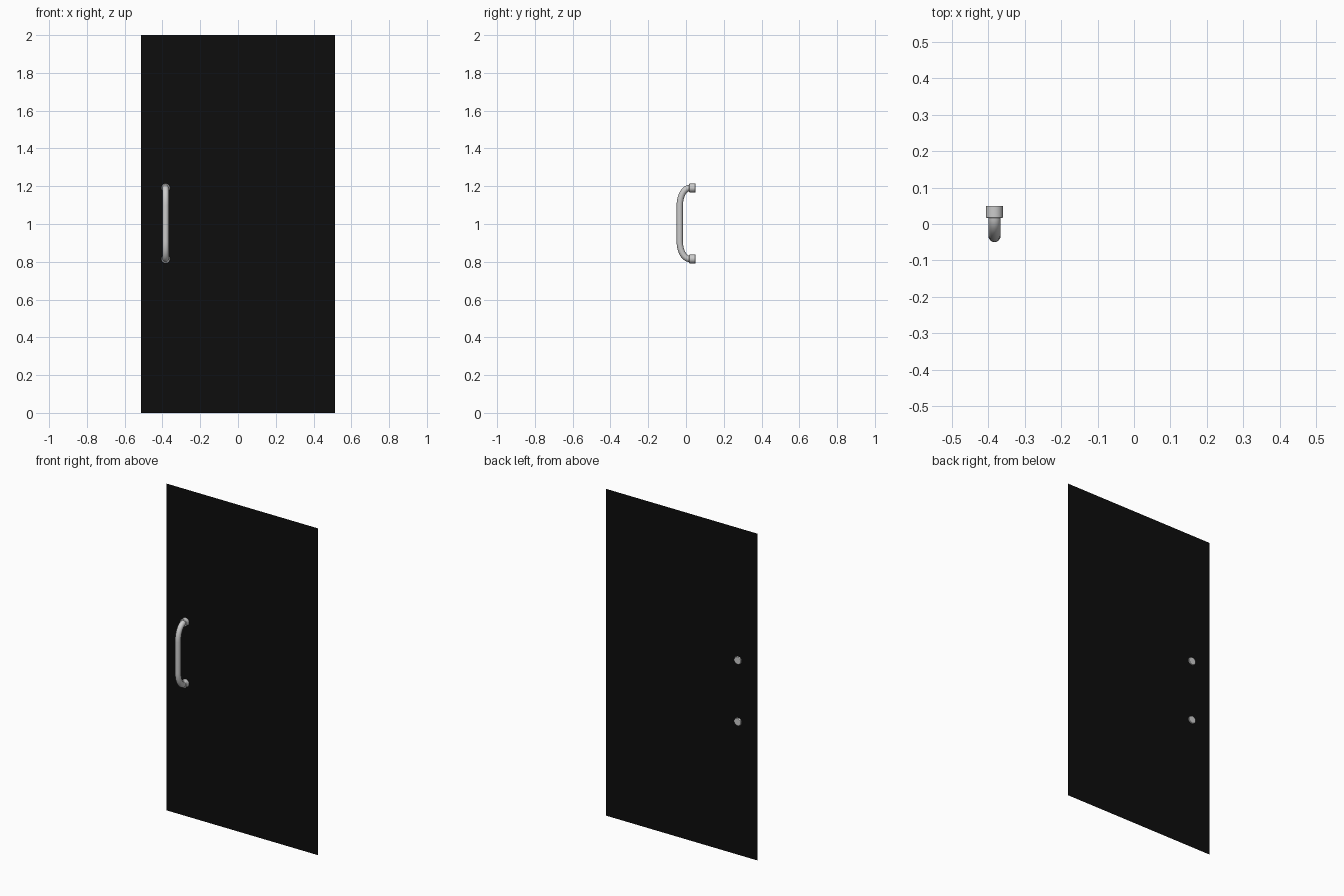
import bpy
import math

if "Cube" in bpy.data.objects:
    bpy.data.objects.remove(bpy.data.objects["Cube"])

HANDLE_X, MID_Z = -0.383, 1.003
PANEL_Y = 0.042

# door panel: a single upright sheet
bpy.ops.mesh.primitive_plane_add(size=1, location=(0, PANEL_Y, 1), rotation=(math.pi / 2, 0, 0))
panel = bpy.context.object
panel.name = "door_panel"
panel.scale = (1.026, 2, 1)
black = bpy.data.materials.new("black_panel")
black.diffuse_color = (0.004, 0.004, 0.004, 1)
black.use_nodes = True
black.node_tree.nodes["Principled BSDF"].inputs["Base Color"].default_value = black.diffuse_color
panel.data.materials.append(black)

# handle bar: straight grip with elliptical bends running back to the mounts
grip_y, mount_y, reach, straight = -0.033, 0.02, 0.188, 0.095
bend = []
for i in range(11):
    a = i / 10 * math.pi / 2
    bend.append((mount_y - (mount_y - grip_y) * math.cos(a),
                 straight + (reach - straight) * math.sin(a)))
bend.append((PANEL_Y, reach))
path = [(y, -z) for y, z in reversed(bend)] + bend

curve = bpy.data.curves.new("handle_bar", 'CURVE')
curve.dimensions = '3D'
curve.bevel_depth = 0.0168
curve.bevel_resolution = 6
curve.use_fill_caps = True
spline = curve.splines.new('POLY')
spline.points.add(len(path) - 1)
for point, (y, z) in zip(spline.points, path):
    point.co = (HANDLE_X, y, MID_Z + z, 1)
bar = bpy.data.objects.new("handle_bar", curve)
bpy.context.collection.objects.link(bar)
bpy.ops.object.select_all(action='DESELECT')
bar.select_set(True)
bpy.context.view_layer.objects.active = bar
bpy.ops.object.convert(target='MESH')
bpy.ops.object.shade_smooth_by_angle(angle=math.radians(40))

# mounting collars, passing just through the panel
for name, side in (("upper_collar", 1), ("lower_collar", -1)):
    bpy.ops.mesh.primitive_cylinder_add(
        vertices=32, radius=0.0235, depth=0.033,
        location=(HANDLE_X, 0.0335, MID_Z + side * reach), rotation=(math.pi / 2, 0, 0))
    collar = bpy.context.object
    collar.name = name
    bevel = collar.modifiers.new("soft_edge", 'BEVEL')
    bevel.width = 0.002
    bevel.segments = 2
    bpy.ops.object.shade_smooth_by_angle(angle=math.radians(40))
